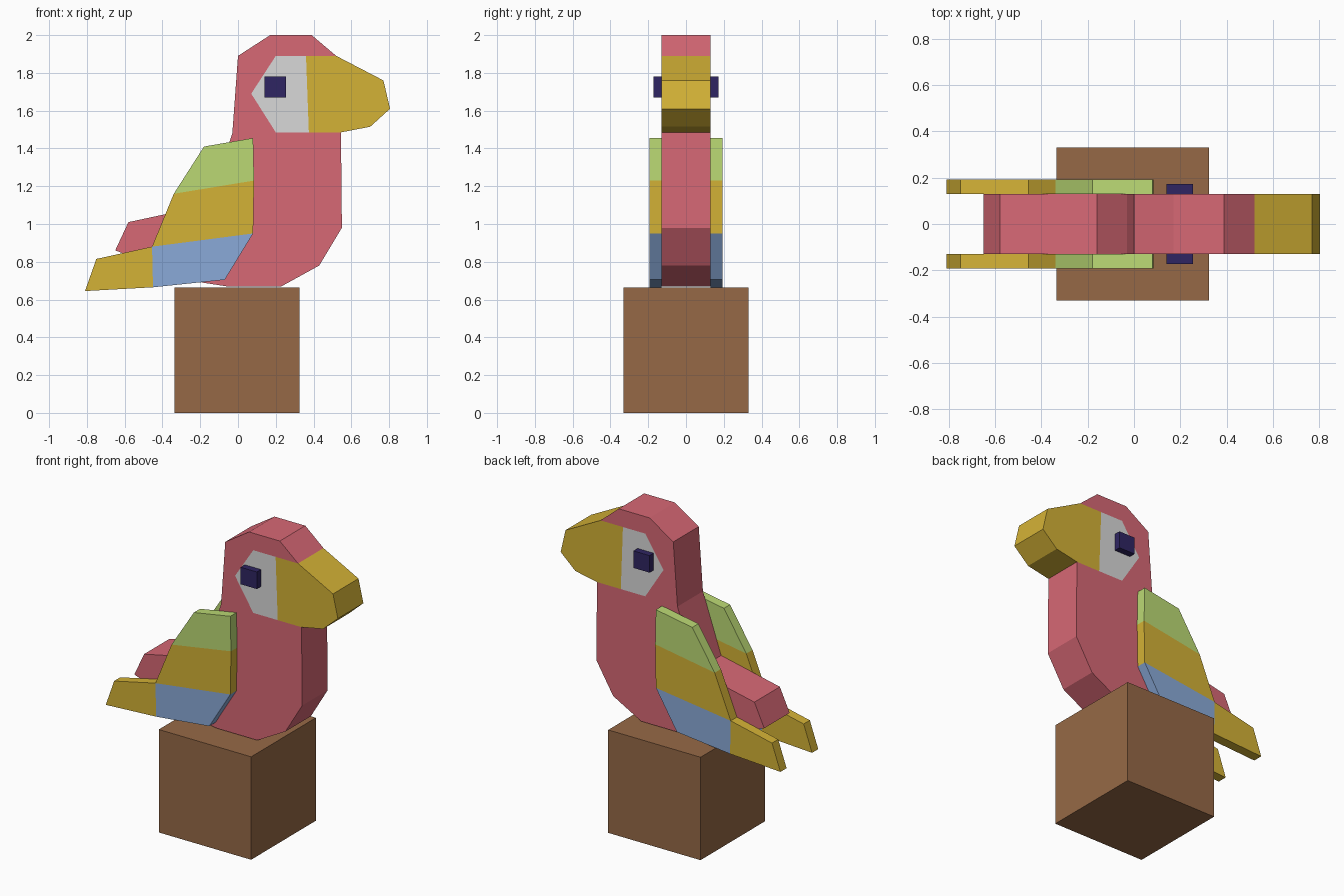
import bpy, bmesh

if "Cube" in bpy.data.objects:
    bpy.data.objects.remove(bpy.data.objects["Cube"])


def material(name, rgb):
    """Flat material from an sRGB 0-255 colour, stored linear."""
    m = bpy.data.materials.new(name)
    lin = [(c / 255 / 12.92) if c < 11 else ((c / 255 + 0.055) / 1.055) ** 2.4 for c in rgb]
    m.diffuse_color = (*lin, 1)
    m.use_nodes = True
    m.node_tree.nodes["Principled BSDF"].inputs["Base Color"].default_value = m.diffuse_color
    return m


PINK = material("coral_red", (215, 104, 117))
YELLOW = material("golden_yellow", (212, 178, 54))
WHITE = material("pale_grey", (216, 216, 216))
GREEN = material("leaf_green", (187, 217, 116))
BLUE = material("sky_blue", (138, 170, 216))
BROWN = material("wood_brown", (150, 105, 70))
NAVY = material("dark_navy", (47, 37, 98))


def slab(name, y0, y1, regions):
    """Extrude adjoining coloured (x, z) regions between y0 and y1, walls on the outer edges only."""
    bm = bmesh.new()
    mesh = bpy.data.meshes.new(name)
    verts, edges = {}, {}

    def vert(p, y):
        if (p, y) not in verts:
            verts[(p, y)] = bm.verts.new((p[0], y, p[1]))
        return verts[(p, y)]

    mats = []
    for mat, pts in regions:
        if mat not in mats:
            mats.append(mat)
            mesh.materials.append(mat)
        i = mats.index(mat)
        for y in (y0, y1):
            bm.faces.new([vert(p, y) for p in pts]).material_index = i
        for a, b in zip(pts, pts[1:] + pts[:1]):
            edges.setdefault(frozenset((a, b)), []).append((a, b, i))
    for users in edges.values():
        if len(users) == 1:
            a, b, i = users[0]
            wall = bm.faces.new([vert(a, y0), vert(b, y0), vert(b, y1), vert(a, y1)])
            wall.material_index = i
    bmesh.ops.recalc_face_normals(bm, faces=bm.faces)
    bm.to_mesh(mesh)
    bm.free()
    obj = bpy.data.objects.new(name, mesh)
    bpy.context.collection.objects.link(obj)
    return obj


def rect(x0, x1, z0, z1):
    return [(x0, z0), (x1, z0), (x1, z1), (x0, z1)]


# Wooden perch block
slab("perch_block", -0.33, 0.33, [(BROWN, rect(-0.335, 0.325, 0, 0.665))])

# Body, head and tail, with the cheek patch and beak sharing its side faces
brow, cheek_top, cheek_back = (0.52, 1.89), (0.20, 1.89), (0.07, 1.69)
beak_top, beak_low = (0.36, 1.89), (0.375, 1.485)
cheek_low, throat = (0.20, 1.485), (0.545, 1.485)
body = [brow, beak_top, cheek_top, cheek_back, cheek_low, beak_low, throat,
        (0.55, 0.98), (0.43, 0.78), (0.23, 0.67), (-0.06, 0.67), (-0.19, 0.69),
        (-0.65, 0.86), (-0.58, 1.01), (-0.16, 1.10), (-0.03, 1.48),
        (0.0, 1.89), (0.17, 2.0), (0.39, 2.0)]
beak = [beak_top, brow, (0.77, 1.76), (0.805, 1.61), (0.70, 1.515), throat, beak_low]
cheek = [cheek_top, beak_top, beak_low, cheek_low, cheek_back]
slab("body", -0.13, 0.13, [(PINK, body), (YELLOW, beak), (WHITE, cheek)])

# Wings in coloured bands, and eyes, one on each side
g0, g1 = (-0.34, 1.16), (0.085, 1.23)
b0, b1 = (-0.455, 0.88), (0.08, 0.95)
tip = (-0.45, 0.665)
wing = [(GREEN, [(0.08, 1.455), (-0.18, 1.41), g0, g1]),
        (YELLOW, [g1, g0, b0, b1]),
        (BLUE, [b1, b0, tip, (-0.07, 0.705)]),
        (YELLOW, [b0, (-0.75, 0.815), (-0.81, 0.645), tip])]
for side, s in (("right", -1), ("left", 1)):
    slab(side + "_wing", s * 0.13, s * 0.193, wing)
    slab(side + "_eye", s * 0.13, s * 0.172, [(NAVY, rect(0.14, 0.255, 1.67, 1.78))])
